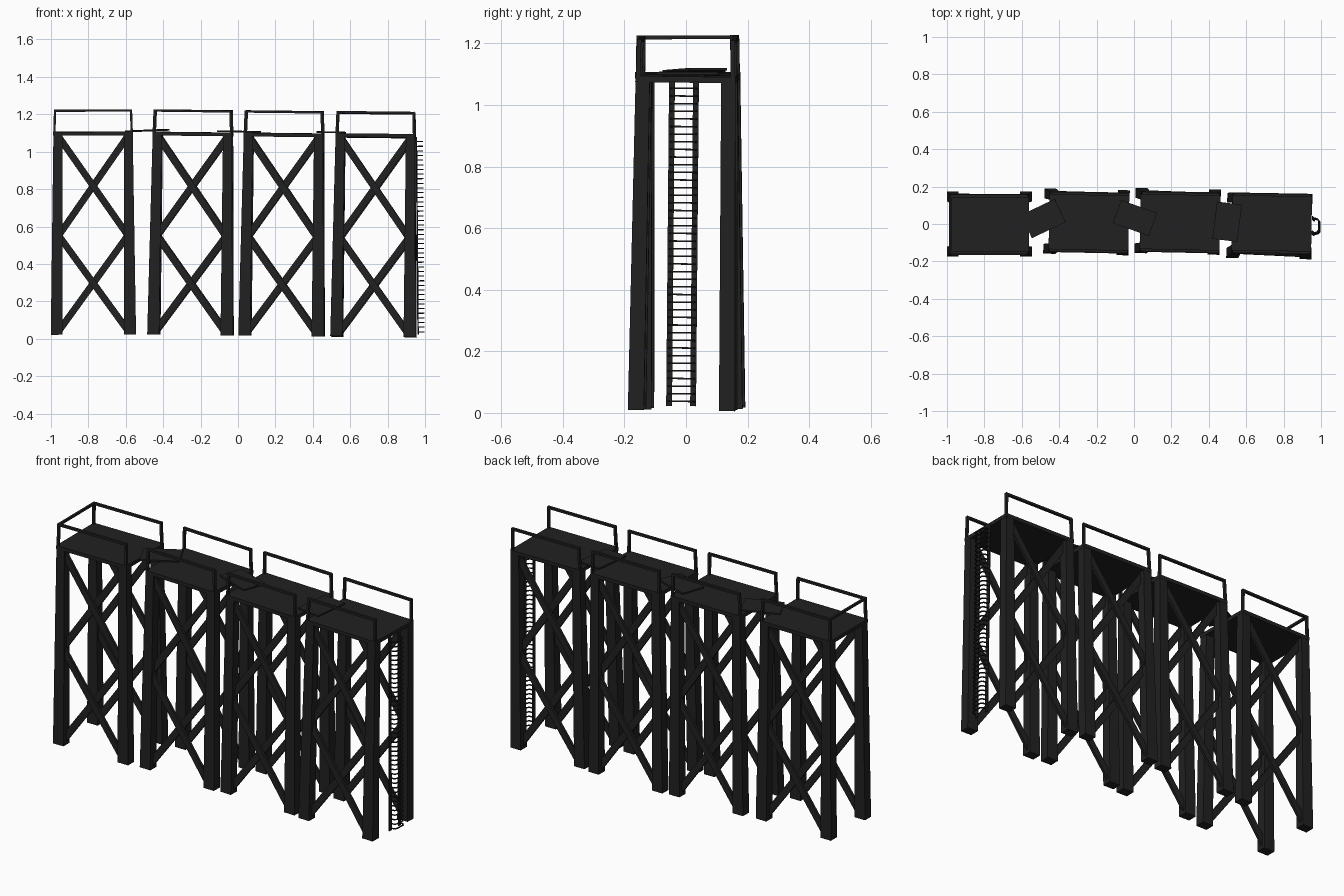
import bpy, bmesh
from math import radians
from mathutils import Vector, Matrix, Euler

if "Cube" in bpy.data.objects:
    bpy.data.objects.remove(bpy.data.objects["Cube"])

mat = bpy.data.materials.new("dark_timber")
mat.diffuse_color = (0.015, 0.015, 0.015, 1)
mat.use_nodes = True
mat.node_tree.nodes["Principled BSDF"].inputs["Base Color"].default_value = mat.diffuse_color


def finish(bm, name, matrix=None):
    bmesh.ops.recalc_face_normals(bm, faces=bm.faces)
    me = bpy.data.meshes.new(name)
    bm.to_mesh(me)
    bm.free()
    me.materials.append(mat)
    ob = bpy.data.objects.new(name, me)
    bpy.context.collection.objects.link(ob)
    if matrix:
        ob.matrix_world = matrix
    return ob


def loft(bm, low, high):
    """Closed solid between two four-cornered sections."""
    a = [bm.verts.new(p) for p in low]
    b = [bm.verts.new(p) for p in high]
    bm.faces.new(a[::-1])
    bm.faces.new(b)
    for i in range(4):
        j = (i + 1) % 4
        bm.faces.new((a[i], a[j], b[j], b[i]))


def beam(bm, p, q, width, depth, side=(0, 1, 0)):
    """Rectangular bar from p to q; depth runs along side."""
    p, q = Vector(p), Vector(q)
    d = (q - p).normalized()
    s = Vector(side)
    s = (s - d * s.dot(d)).normalized()
    w = d.cross(s) * width / 2
    s = s * depth / 2
    ring = [-w - s, w - s, w + s, -w + s]
    loft(bm, [p + r for r in ring], [q + r for r in ring])


def rect(x0, x1, y0, y1, z):
    return [(x0, y0, z), (x1, y0, z), (x1, y1, z), (x0, y1, z)]


H = 1.075  # leg height
# base centre x, y, z, roll, pitch, yaw of each tower
TOWERS = [(-0.773, 0.0, 0.022, 0.1, -0.1, 0.0),
          (-0.254, 0.011, 0.020, 0.1, 0.7, -1.2),
          (0.233, 0.014, 0.015, 0.2, 0.7, -1.2),
          (0.724, -0.011, 0.010, -0.7, 0.65, -1.0)]
poses = []
for n, (x, y, z, roll, pitch, yaw) in enumerate(TOWERS):
    M = Matrix.Translation((x, y, z)) @ Euler(
        [radians(a) for a in (roll, pitch, yaw)]).to_matrix().to_4x4()
    poses.append(M)

    # tapered legs
    bm = bmesh.new()
    for sx in (-1, 1):
        for sy in (-1, 1):
            def section(xo, xi, yo, yi, h):
                return rect(sx * xo, sx * xi, sy * yo, sy * yi, h)
            loft(bm, section(0.228, 0.164, 0.174, 0.122, 0),
                 section(0.212, 0.164, 0.162, 0.116, H))
    finish(bm, f"tower_{n + 1}_legs", M)

    # two stacked crosses on front and back
    bm = bmesh.new()
    for sy in (-1, 1):
        for z0, z1 in ((0.02, 0.53), (0.53, 1.06)):
            for s in (-1, 1):
                off = 0.007 * s
                beam(bm, (-0.185 * s, sy * (0.149 - 0.01 * z0) + off, z0),
                     (0.185 * s, sy * (0.149 - 0.01 * z1) + off, z1), 0.036, 0.014)
    finish(bm, f"tower_{n + 1}_cross_braces", M)

    # deck slab
    bm = bmesh.new()
    loft(bm, rect(-0.213, 0.213, -0.163, 0.163, H - 0.01),
         rect(-0.213, 0.213, -0.163, 0.163, H + 0.01))
    finish(bm, f"tower_{n + 1}_deck", M)

    # guard rails along the sides, closed at the outer end of the first tower
    bm = bmesh.new()
    top = H + 0.123
    for sy in (-1, 1):
        for sx in (-1, 1):
            beam(bm, (sx * 0.207, sy * 0.154, H), (sx * 0.203, sy * 0.152, top + 0.006), 0.012, 0.014)
        beam(bm, (-0.209, sy * 0.152, top), (0.209, sy * 0.152, top), 0.012, 0.014)
    if n == 0:
        beam(bm, (-0.203, -0.152, top), (-0.203, 0.152, top), 0.012, 0.012, (1, 0, 0))
    finish(bm, f"tower_{n + 1}_guard_rails", M)

# gangplanks: centre, length, width, yaw, pitch
for i, (c, l, w, yaw, pitch) in enumerate([
        ((-0.485, 0.029, 1.113), 0.20, 0.137, 25.5, -2),
        ((0.005, 0.032, 1.108), 0.204, 0.131, -19.8, 0.5),
        ((0.498, 0.012, 1.104), 0.134, 0.20, -7, 1.2)]):
    bm = bmesh.new()
    loft(bm, rect(-l / 2, l / 2, -w / 2, w / 2, -0.004), rect(-l / 2, l / 2, -w / 2, w / 2, 0.004))
    finish(bm, f"gangplank_{i + 1}", Matrix.Translation(c) @ Euler(
        (0, radians(pitch), radians(yaw))).to_matrix().to_4x4())

# ladder at the right end: flat rails and bracket-shaped rungs
L = Matrix.Translation((0.963, -0.016, 0.012)) @ Euler(
    (radians(-0.5), radians(-0.5), radians(-1))).to_matrix().to_4x4()
bm = bmesh.new()
for s in (-1, 1):
    beam(bm, (0, s * 0.039, 0.01), (0, s * 0.039, 1.065), 0.006, 0.019)
finish(bm, "ladder_rails", L)
bm = bmesh.new()
for k in range(42):
    z = 0.025 + k * 0.0248
    path = [(0, -0.042, z), (0.024, -0.036, z), (0.032, -0.026, z),
            (0.032, 0.026, z), (0.024, 0.036, z), (0, 0.042, z)]
    for p, q in zip(path, path[1:]):
        beam(bm, p, q, 0.006, 0.005, (0, 0, 1))
finish(bm, "ladder_rungs", L)
